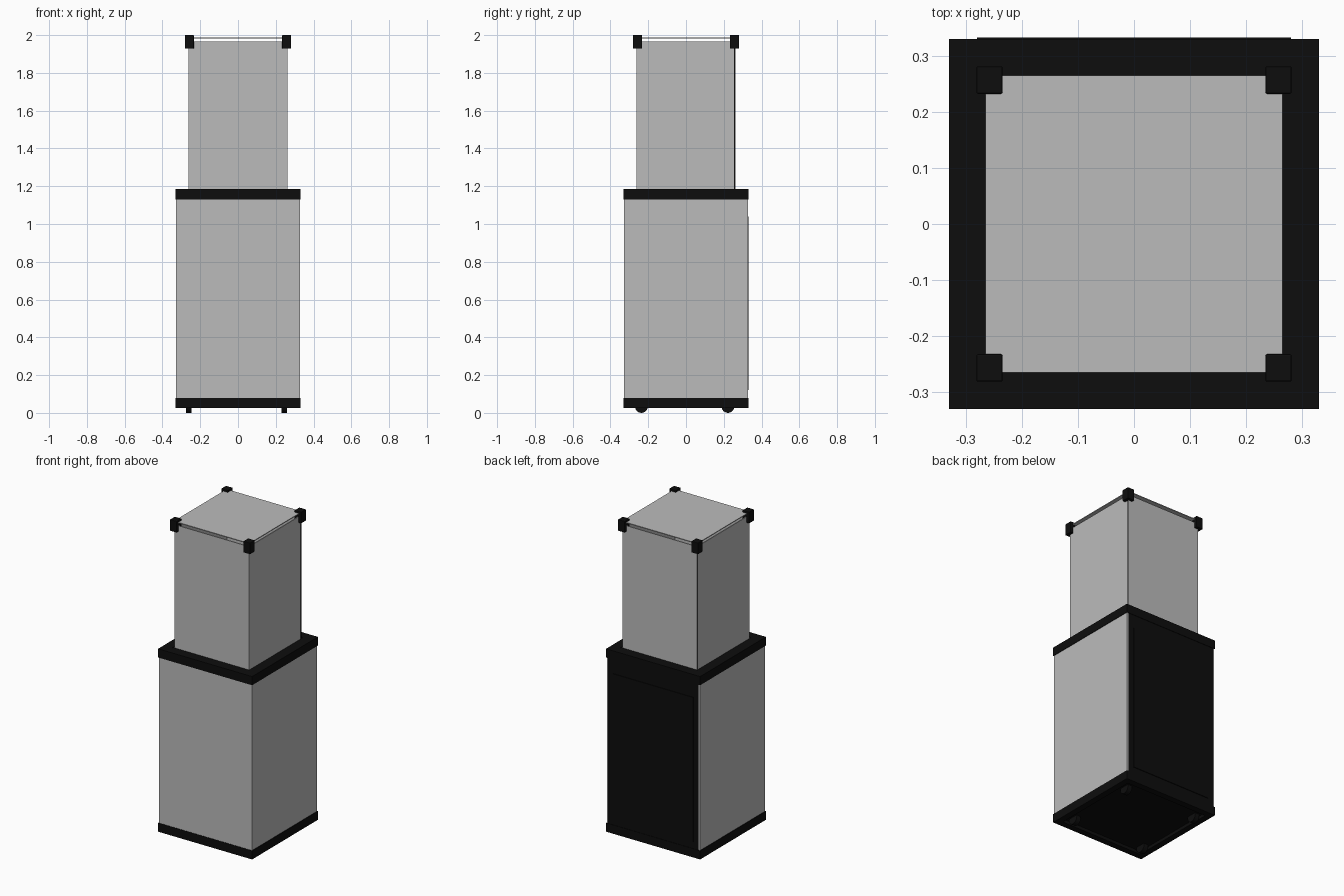
import bpy
from math import pi

cube = bpy.data.objects.get("Cube")
if cube:
    bpy.data.objects.remove(cube, do_unlink=True)


def material(name, value):
    m = bpy.data.materials.new(name)
    m.use_nodes = True
    colour = (value, value, value, 1)
    m.diffuse_color = colour
    m.node_tree.nodes["Principled BSDF"].inputs["Base Color"].default_value = colour
    return m


grey = material("panel grey", 0.5)
black = material("trim black", 0.004)


def box(name, x, y, z, mat, bevel=0):
    """Box from (min, max) ranges on each axis."""
    ranges = (x, y, z)
    bpy.ops.mesh.primitive_cube_add(size=1, location=[(a + b) / 2 for a, b in ranges])
    ob = bpy.context.object
    ob.name = name
    ob.scale = [b - a for a, b in ranges]
    bpy.ops.object.transform_apply(location=False, rotation=False, scale=True)
    ob.data.materials.append(mat)
    if bevel:
        mod = ob.modifiers.new("soft edges", "BEVEL")
        mod.width = bevel
        mod.segments = 2
    return ob


def ring(name, outer, inner, z, mat):
    """Square frame of four bars lying flat."""
    for s, side in ((-1, "right"), (1, "left")):
        span = sorted((s * inner, s * outer))
        box(f"{name}_{side}", span, (-outer, outer), z, mat)
    for s, side in ((-1, "front"), (1, "back")):
        span = sorted((s * inner, s * outer))
        box(f"{name}_{side}", (-inner, inner), span, z, mat)


def walls(name, half, thick, z, back):
    """Four thin upright sheets around a hollow core."""
    core = half - thick
    box(name + "_right", (-half, -core), (-half, half), z, grey)
    box(name + "_left", (core, half), (-half, half), z, grey)
    box(name + "_front", (-core, core), (-half, -core), z, grey)
    box(name + "_back", (-core, core), (core, half), z, back)


# Lower cabinet: base frame, floor, side sheets and collar
ring("base_frame", 0.33, 0.29, (0.025, 0.08), black)
box("base_floor", (-0.29, 0.29), (-0.29, 0.29), (0.045, 0.08), black)
walls("cabinet_panel", 0.327, 0.01, (0.08, 1.13), black)
ring("collar_frame", 0.33, 0.27, (1.13, 1.185), black)
box("collar_deck", (-0.27, 0.27), (-0.27, 0.27), (1.15, 1.183), black)

# Raised service door on the back
box("back_door", (-0.28, 0.28), (0.325, 0.332), (0.12, 1.04), black)

# Casters
for x in (-0.26, 0.245):
    for y in (-0.236, 0.222):
        bpy.ops.mesh.primitive_cylinder_add(vertices=24, radius=0.034, depth=0.03,
                                            location=(x, y, 0.034), rotation=(0, pi / 2, 0))
        wheel = bpy.context.object
        wheel.name = "caster_wheel"
        wheel.data.materials.append(black)
        bpy.ops.object.shade_smooth_by_angle()

# Upper display box with a floating lid
walls("display_panel", 0.262, 0.006, (1.183, 1.965), grey)
box("lid", (-0.265, 0.265), (-0.265, 0.265), (1.983, 1.988), grey)

# Corner clips that carry the lid, and thin seams on the rear corners
for sx in (-1, 1):
    for sy in (-1, 1):
        box("corner_clip", sorted((sx * 0.234, sx * 0.281)), sorted((sy * 0.232, sy * 0.281)),
            (1.928, 2.0), black, bevel=0.003)
    box("rear_seam", sorted((sx * 0.26, sx * 0.2632)), (0.254, 0.259), (1.183, 1.93), black)
